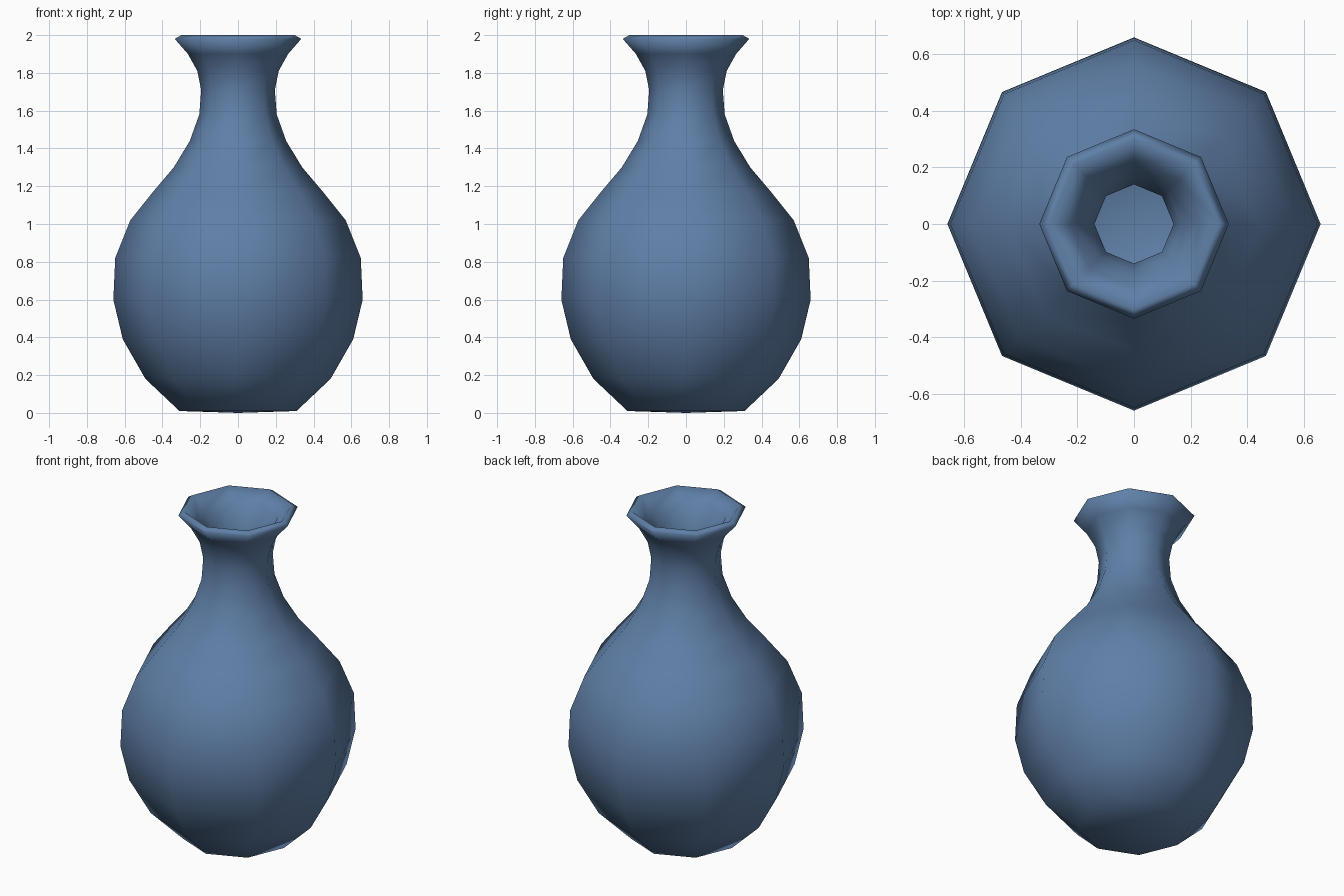
import bpy, bmesh, math

if "Cube" in bpy.data.objects:
    bpy.data.objects.remove(bpy.data.objects["Cube"])

SIDES = 8

# Radius / height pairs: outside from base to rim, then down the inside
outer = [(0.31, 0.01), (0.49, 0.18), (0.61, 0.39), (0.66, 0.60), (0.65, 0.82),
         (0.57, 1.02), (0.45, 1.17), (0.34, 1.30), (0.255, 1.44), (0.205, 1.58),
         (0.195, 1.71), (0.215, 1.81), (0.265, 1.90), (0.335, 1.98)]
inner = [(0.30, 2.0), (0.225, 1.93), (0.168, 1.83), (0.14, 1.71), (0.152, 1.57),
         (0.205, 1.42), (0.30, 1.27), (0.41, 1.13), (0.52, 0.99), (0.595, 0.81),
         (0.605, 0.61), (0.56, 0.41), (0.45, 0.22), (0.29, 0.06)]

bm = bmesh.new()
rings = []
for r, z in outer + inner:
    rings.append([bm.verts.new((r * math.cos(2 * math.pi * i / SIDES),
                                r * math.sin(2 * math.pi * i / SIDES), z))
                  for i in range(SIDES)])

# Walls
for a, b in zip(rings, rings[1:]):
    for i in range(SIDES):
        j = (i + 1) % SIDES
        bm.faces.new((a[i], a[j], b[j], b[i]))

# Base underside and inner floor
for ring, z in ((rings[0], 0.0), (rings[-1], 0.05)):
    centre = bm.verts.new((0, 0, z))
    for i in range(SIDES):
        bm.faces.new((centre, ring[i], ring[(i + 1) % SIDES]))

bmesh.ops.recalc_face_normals(bm, faces=bm.faces)
for f in bm.faces:
    f.smooth = True

mesh = bpy.data.meshes.new("vase")
bm.to_mesh(mesh)
bm.free()

# Blue glaze
mat = bpy.data.materials.new("slate blue glaze")
mat.diffuse_color = (0.115, 0.215, 0.39, 1)
mat.use_nodes = True
mat.node_tree.nodes["Principled BSDF"].inputs["Base Color"].default_value = mat.diffuse_color
mesh.materials.append(mat)

vase = bpy.data.objects.new("vase", mesh)
bpy.context.collection.objects.link(vase)
